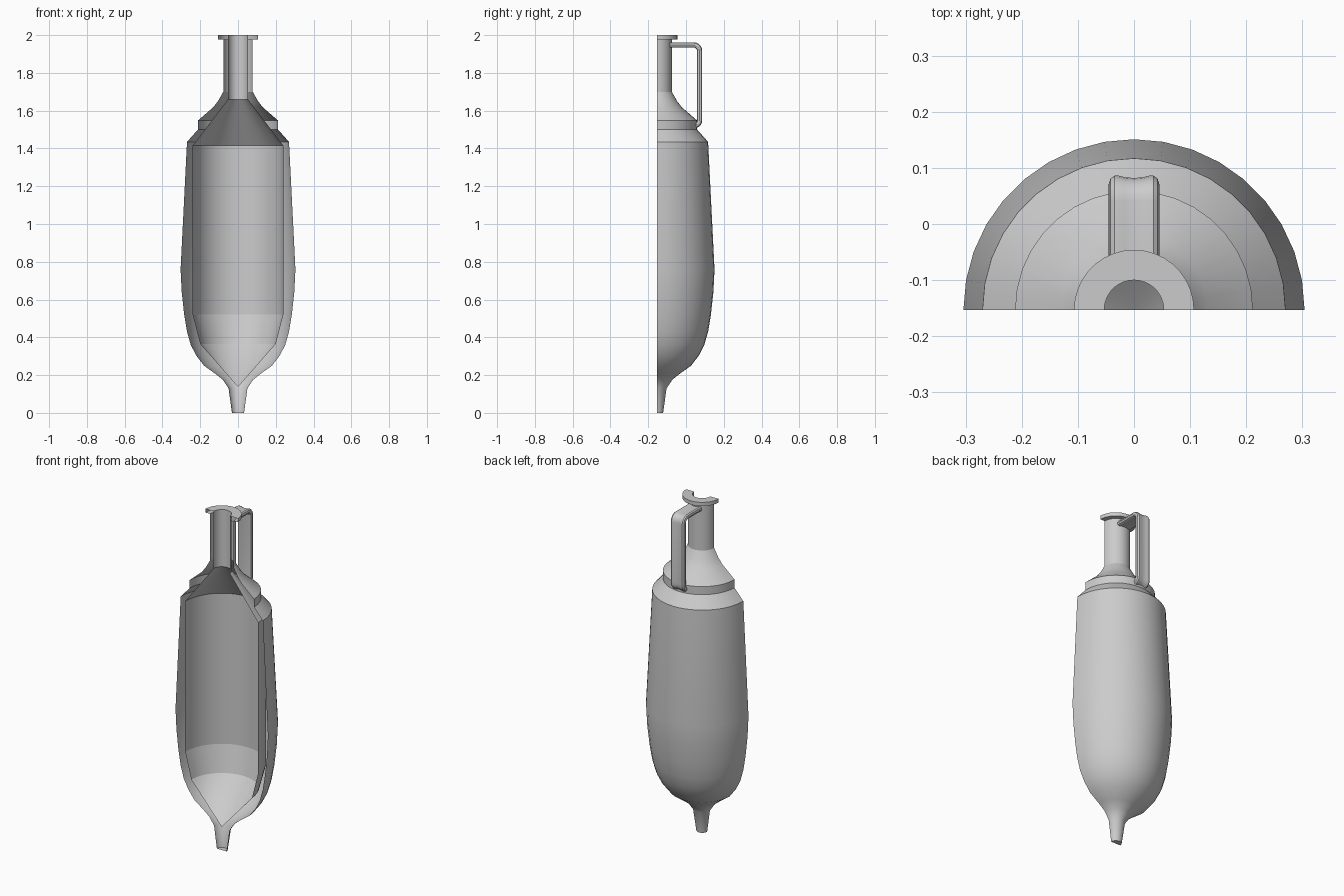
import bpy, bmesh, math
from mathutils import Vector

cube = bpy.data.objects.get("Cube")
if cube:
    bpy.data.objects.remove(cube, do_unlink=True)

AXIS_Y = -0.153   # the vessel is cut in half through its axis
SEGMENTS = 18

clay = bpy.data.materials.new("grey_clay")
clay.use_nodes = True
clay.diffuse_color = (0.6, 0.6, 0.6, 1)
clay.node_tree.nodes["Principled BSDF"].inputs["Base Color"].default_value = (0.6, 0.6, 0.6, 1)


def finish(name, bm):
    """Turn a bmesh into a smooth shaded object with crisp creases."""
    mesh = bpy.data.meshes.new(name)
    bm.to_mesh(mesh)
    bm.free()
    mesh.materials.append(clay)
    obj = bpy.data.objects.new(name, mesh)
    bpy.context.collection.objects.link(obj)
    bpy.ops.object.select_all(action="DESELECT")
    obj.select_set(True)
    bpy.context.view_layer.objects.active = obj
    bpy.ops.object.shade_smooth_by_angle(angle=math.radians(27))
    return obj


def half_turn(name, profile):
    """Revolve a (radius, height) profile through half a turn."""
    bm = bmesh.new()
    rings = []
    for i in range(SEGMENTS + 1):
        a = math.pi * i / SEGMENTS
        rings.append([bm.verts.new((r * math.cos(a), AXIS_Y + r * math.sin(a), z))
                      for r, z in profile])
    for a, b in zip(rings, rings[1:]):
        for j in range(len(profile) - 1):
            bm.faces.new((a[j], b[j], b[j + 1], a[j + 1]))
    bmesh.ops.remove_doubles(bm, verts=bm.verts, dist=1e-5)
    return finish(name, bm)


# Outer wall: closed foot, rounded belly, stepped shoulder, neck and flat lip
half_turn("outer_wall", [
    (0, 0), (0.032, 0), (0.05, 0.13), (0.08, 0.175), (0.12, 0.207), (0.18, 0.25),
    (0.222, 0.305), (0.25, 0.36), (0.27, 0.43), (0.285, 0.52), (0.298, 0.64),
    (0.304, 0.76), (0.27, 1.435), (0.212, 1.5), (0.212, 1.548), (0.132, 1.617),
    (0.105, 1.652), (0.078, 1.7), (0.078, 1.978), (0.107, 1.978), (0.107, 2.0),
    (0.053, 2.0)])

# Inner lining, leaving the wall hollow along the cut
half_turn("inner_neck", [(0.053, 2.0), (0.053, 1.66), (0.24, 1.415), (0.24, 0.52)])
half_turn("inner_taper", [(0.24, 0.52), (0.2, 0.365)])
half_turn("inner_base", [(0.2, 0.365), (0, 0.137)])


# Strap handle: a grooved section swept along a rounded path in the middle plane
def arc(cy, cz, r, start, end, steps=5):
    angles = [math.radians(start + (end - start) * i / steps) for i in range(steps + 1)]
    return [(cy + r * math.cos(a), cz + r * math.sin(a)) for a in angles]


path = ([(-0.085, 1.947)] + arc(0.041, 1.917, 0.03, 90, 0)
        + [(0.071, 1.56)] + arc(0.046, 1.548, 0.025, 0, -60, 3) + [(0.045, 1.52)])
half = [(0, 0.011), (0.015, 0.012), (0.027, 0.015), (0.035, 0.015), (0.042, 0.01),
        (0.045, 0), (0.042, -0.009), (0.034, -0.013), (0, -0.013)]
section = half + [(-x, n) for x, n in half[-2:0:-1]]

bm = bmesh.new()
points = [Vector((0, y, z)) for y, z in path]
loops = []
for i, p in enumerate(points):
    tangent = (points[min(i + 1, len(points) - 1)] - points[max(i - 1, 0)]).normalized()
    normal = Vector((0, -tangent.z, tangent.y))
    loops.append([bm.verts.new(p + Vector((x, 0, 0)) + normal * n) for x, n in section])
for a, b in zip(loops, loops[1:]):
    for j in range(len(section)):
        k = (j + 1) % len(section)
        bm.faces.new((a[j], a[k], b[k], b[j]))
bm.faces.new(loops[0])
bm.faces.new(loops[-1])
bmesh.ops.recalc_face_normals(bm, faces=bm.faces)
finish("handle", bm)
